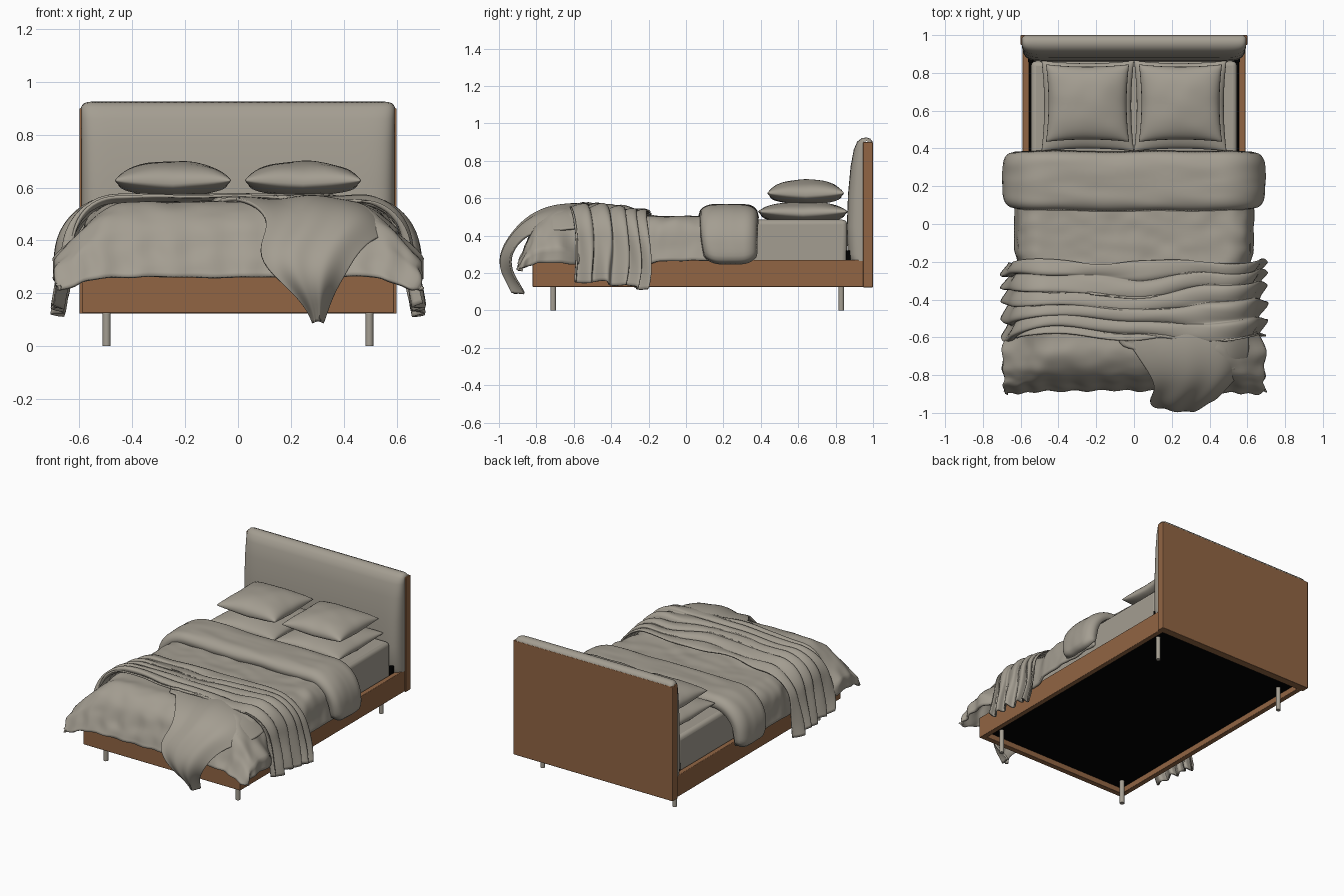
import bpy, bmesh, math
from math import sin, cos, pi
from mathutils import Vector, noise

if "Cube" in bpy.data.objects:
    bpy.data.objects.remove(bpy.data.objects["Cube"])


def material(name, rgb):
    m = bpy.data.materials.new(name)
    m.use_nodes = True
    m.diffuse_color = (*rgb, 1)
    m.node_tree.nodes["Principled BSDF"].inputs["Base Color"].default_value = (*rgb, 1)
    return m


FABRIC = material("warm grey fabric", (0.37, 0.34, 0.285))
WOOD = material("brown wood", (0.285, 0.13, 0.057))
BLACK = material("black underside", (0, 0, 0))


def finish(name, bm, mat, angle=40):
    bmesh.ops.recalc_face_normals(bm, faces=bm.faces)
    me = bpy.data.meshes.new(name)
    bm.to_mesh(me)
    bm.free()
    me.materials.append(mat)
    me.shade_smooth()
    me.set_sharp_from_angle(angle=math.radians(angle))
    ob = bpy.data.objects.new(name, me)
    bpy.context.scene.collection.objects.link(ob)
    return ob


def box(name, lo, hi, mat, round_edge=0.004):
    bm = bmesh.new()
    bmesh.ops.create_cube(bm, size=1)
    lo, hi = Vector(lo), Vector(hi)
    for v in bm.verts:
        v.co = (lo + hi) / 2 + v.co * (hi - lo)
    b = finish(name, bm, mat).modifiers.new("bevel", "BEVEL")
    b.width, b.segments = round_edge, 3


def grid(bm, nu, nv, func):
    rows = [[bm.verts.new(func(i / nu, j / nv)) for i in range(nu + 1)] for j in range(nv + 1)]
    for a, b in zip(rows, rows[1:]):
        for i in range(nu):
            bm.faces.new((a[i], a[i + 1], b[i + 1], b[i]))


def sheet(name, nu, nv, func, thick, levels=0):
    bm = bmesh.new()
    grid(bm, nu, nv, func)
    ob = finish(name, bm, FABRIC, 80)
    if levels:
        ob.modifiers.new("smooth", "SUBSURF").levels = levels
    s = ob.modifiers.new("thickness", "SOLIDIFY")
    s.thickness, s.offset = thick, -1


def wrinkle(x, y, z=0.0):
    return noise.noise(Vector((x, y, z)))


def ease(a, b, t):
    t = max(0, min(1, (t - a) / (b - a)))
    return t * t * (3 - 2 * t)


def mix(a, b, t):
    return a + (b - a) * t


def hang(s, half, r, lift=0.0, phi=1.42, reach=1.0):
    """Cloth at distance s from the middle: bends by phi, slopes for reach, then drops straight."""
    d = max(s - half, 0)
    a = min(d / r, phi)
    e = d - r * a
    steep = max(e - reach, 0)
    e -= steep
    out = min(s, half) + (r + lift) * sin(a) + e * cos(phi)
    return out, (r + lift) * cos(a) - r - e * sin(phi) - steep


def bed_top(y):
    return 0.502 + 0.036 * ease(-0.15, -0.5, y)


# Wooden frame, deck and legs
for side, s in (("right", -1), ("left", 1)):
    x0, x1 = sorted((s * 0.555, s * 0.59))
    box(side + "_rail", (x0, -0.82, 0.125), (x1, 0.95, 0.27), WOOD)
    x0, x1 = sorted((s * 0.535, s * 0.56))
    box(side + "_bracket", (x0, 0.855, 0.2), (x1, 0.88, 0.32), BLACK)
    for end, y in (("front", -0.71), ("back", 0.83)):
        bm = bmesh.new()
        bmesh.ops.create_cone(bm, cap_ends=True, segments=20, radius1=0.015, radius2=0.015, depth=0.17)
        bmesh.ops.translate(bm, verts=bm.verts, vec=(s * 0.497, y, 0.085))
        finish(f"{end}_{side}_leg", bm, FABRIC)
box("foot_rail", (-0.59, -0.82, 0.125), (0.59, -0.783, 0.27), WOOD)
box("head_rail", (-0.53, 0.866, 0.22), (0.53, 0.9, 0.27), WOOD)
box("deck", (-0.556, -0.786, 0.162), (0.556, 0.95, 0.25), BLACK)
box("headboard_panel", (-0.6, 0.947, 0.123), (0.6, 1.0, 0.9), WOOD)

# Headboard cushion: side profile swept across the width, tucked in at both ends
profile = [(0.95, 0.265), (0.88, 0.265), (0.863, 0.30), (0.86, 0.45), (0.866, 0.62), (0.88, 0.77),
           (0.897, 0.86), (0.915, 0.902), (0.94, 0.921), (0.965, 0.925), (0.985, 0.918), (0.998, 0.903),
           (0.998, 0.88)]


def cushion(u, v):
    w = -cos(pi * u)
    y, z = profile[round(v * (len(profile) - 1))]
    full = max(0, 1 - abs(w) ** 20) ** 0.45
    if y < 0.95:
        y = 0.95 + (y - 0.95) * full
    return Vector((0.593 * w, y, z - 0.02 * abs(w) ** 60 * (z > 0.88)))


bm = bmesh.new()
grid(bm, 64, len(profile) - 1, cushion)
finish("headboard_cushion", bm, FABRIC, 60)

box("mattress", (-0.545, -0.78, 0.18), (0.545, 0.862, 0.485), FABRIC, 0.025)


# Pillows: two domed squares sewn along pinched edges
def pillow(name, centre, a, b, h_up, h_down):
    bm = bmesh.new()
    for h in (h_up, -h_down):
        def dome(u, v):
            u, v = -cos(pi * u), -cos(pi * v)
            puff = ((1 - u * u) * (1 - v * v)) ** 0.42
            x = a * u * (1 - 0.06 * (1 - v * v))
            y = b * v * (1 - 0.06 * (1 - u * u))
            z = h * puff * (1 + 0.06 * wrinkle(u * 2 + centre[0], v * 2, h))
            return Vector(centre) + Vector((x, y, z - 0.012 * (1 - abs(u * v))))
        grid(bm, 24, 24, dome)
    bmesh.ops.remove_doubles(bm, verts=bm.verts, dist=0.0005)
    finish(name, bm, FABRIC, 70)


for side, s in (("right", -1), ("left", 1)):
    pillow(side + "_lower_pillow", (s * 0.245, 0.625, 0.528), 0.245, 0.24, 0.065, 0.05)
    pillow(side + "_upper_pillow", (s * 0.246, 0.64, 0.626), 0.22, 0.205, 0.086, 0.045)


# Duvet: drapes over both sides and the foot, flaring out towards the foot
def duvet(u, v):
    w = 2 * u - 1
    blunt = (abs(w) * v) ** 14
    t = 0.36 - 1.405 * v + 0.07 * blunt
    foot = ease(-0.5, -0.68, t)
    tuck = 0.03 * ease(-0.14, -0.24, t)
    half, r, phi = mix(0.5 - tuck, 0.40, foot), mix(0.115, 0.2, foot), mix(1.42, 0.75, foot)
    reach, steep = mix(0.14 + tuck, 0.22, foot), 0.08 * foot
    x, zx = hang(abs(w) * (half + r * phi + reach + steep - 0.05 * blunt), half, r, 0, phi, reach)
    y, zy = hang(-t, 0.64, 0.2, 0, 1.2) if t < 0 else (-t, 0)
    drop = ((-min(zx, 0)) ** 2.1 + (-min(zy, 0)) ** 2.1) ** (1 / 2.1)
    corner = min(1, zx * zy / 0.08)
    flute = min(1, drop / 0.25)
    x += 0.006 * flute * foot * sin(t * 45 + w) - 0.02 * corner
    y += 0.005 * min(1, -zy / 0.2) * sin(w * 38) + 0.03 * corner
    soft = 0.006 * wrinkle(w * 5, t * 9) + 0.005 * wrinkle(w * 9, t * 14, 3)
    crown = 0.01 * foot * (1 - w * w)
    return Vector((math.copysign(x + soft, w), -y - soft * flute, bed_top(t) - drop + crown + soft))


sheet("duvet", 90, 90, duvet, 0.014)


# Folded top edge of the duvet: a puffed band across the bed
def band(u, v):
    w, k = 2 * u - 1, 2 * v - 1
    puff = (1 - abs(k) ** 5) ** 0.5
    tip = (1 - abs(w) ** 24) ** 0.5
    lift = 0.07 * puff * (0.3 + 0.7 * tip) - 0.005 + 0.006 * wrinkle(w * 4, k * 2, 7)
    x, z = hang(abs(w) * (0.82 - 0.045 * abs(k) ** 4), 0.465, 0.165, lift)
    width = 0.16 - 0.018 * abs(w) ** 6
    y = 0.226 + k * width + 0.008 * wrinkle(w * 3, 5) + 0.012 * abs(w) ** 3
    return Vector((math.copysign(x, w), y, 0.502 + z))


sheet("folded_band", 80, 32, band, 0.012)


# Throw: gathered across the bed with long folds
def throw(u, v):
    w = 2 * u - 1
    side = ease(0.55, 0.95, abs(w))
    sway = wrinkle(w * 2.2, v * 1.5, 2)
    fold = sin(v * 31 + 4 * sway + w * 1.5)
    lift = 0.019 + 0.008 * side + (0.009 + 0.013 * side) * fold + 0.010 * wrinkle(w * 4, v * 9, 5)
    back = -0.21 + 0.012 * sin(w * 9)
    width = 0.40 - 0.03 * side + 0.02 * sin(w * 7 + 1)
    y = back - width * v + 0.014 * cos(v * 31 + 4 * sway) + 0.015 * sway
    x, z = hang(abs(w) * (0.945 + 0.008 * sin(v * 17)), 0.455, 0.17, lift)
    return Vector((math.copysign(x, w), y, bed_top(y) + z + 0.008 * (1 - w * w)))


sheet("throw", 110, 80, throw, 0.01)

# Loose corner of the throw falling over the foot: left x, right x, y, z
rows = [(-0.12, 0.60, -0.53, 0.55), (-0.04, 0.61, -0.61, 0.56), (0.02, 0.61, -0.70, 0.553),
        (0.09, 0.57, -0.80, 0.518), (0.12, 0.51, -0.88, 0.455), (0.07, 0.45, -0.95, 0.365),
        (0.12, 0.41, -0.985, 0.28), (0.21, 0.365, -0.975, 0.20), (0.265, 0.34, -0.93, 0.13),
        (0.28, 0.325, -0.905, 0.085)]


def corner(u, v):
    xl, xr, y, z = rows[round(v * (len(rows) - 1))]
    x = xl + (xr - xl) * u
    sag = hang(abs(x), 0.38, 0.18, 0, 0.85)[1]
    arch = sin(pi * u)
    ripple = 0.013 * sin(u * 15 + v * 5) * (1 - 0.5 * v)
    return Vector((x, y - 0.025 * arch * v - ripple * v + 0.05 * u * (1 - arch) * v,
                   z + 0.008 * arch + ripple * (1 - v) * 0.7 + sag))


sheet("throw_corner", 18, len(rows) - 1, corner, 0.012, 2)


# Crumpled knot where the throw turns towards the foot
def knot(u, v):
    a = 2 * pi * u
    r = 0.026 * sin(pi * v) * (1 + 0.3 * sin(3 * a + 9 * v))
    return Vector((-0.10 + 0.14 * v + r * cos(a), -0.585 - 0.10 * v * v + r * cos(a), 0.552 + 0.7 * r * sin(a)))


sheet("throw_knot", 20, 16, knot, 0.004)
